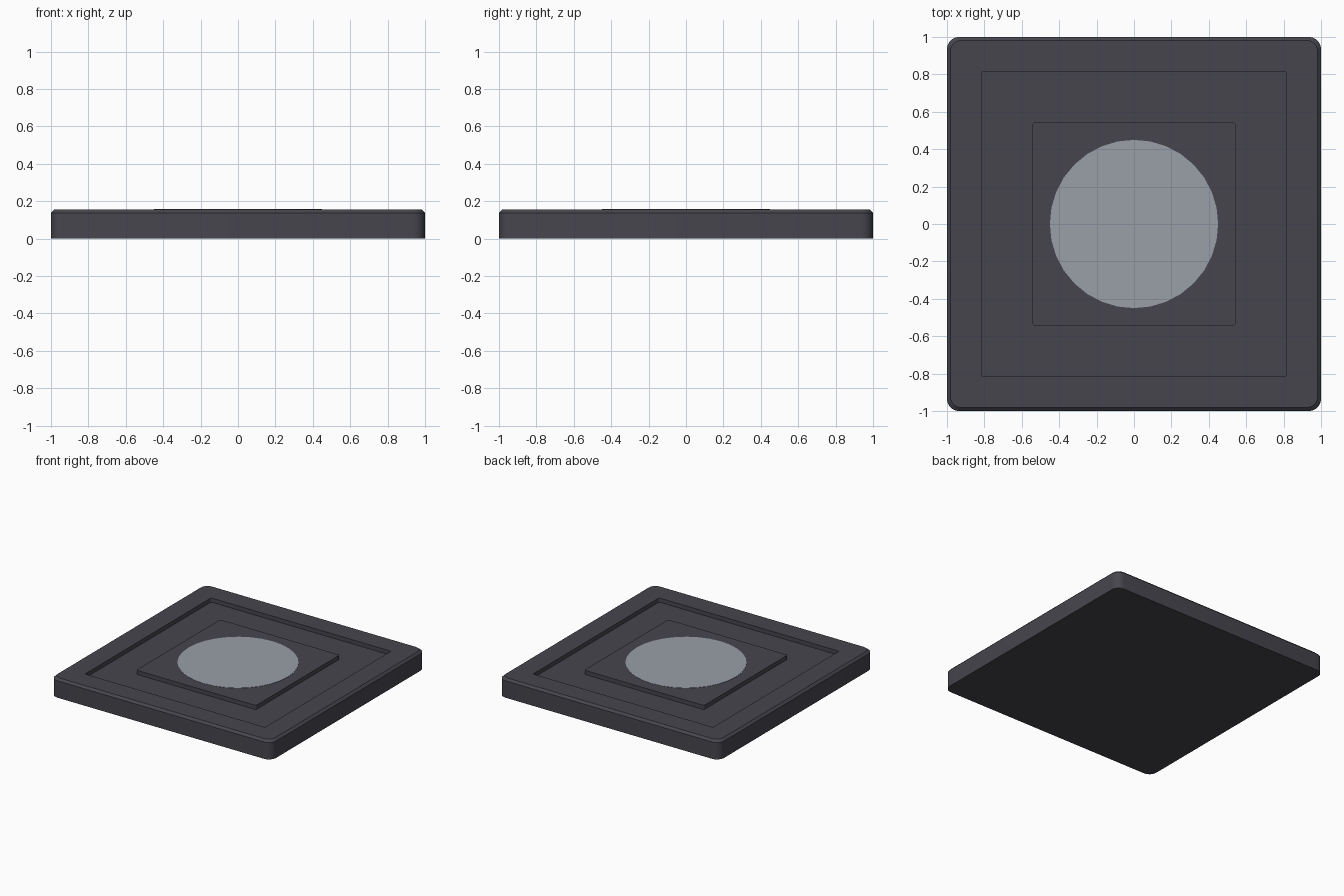
import bpy
import bmesh
from math import cos, sin, pi, radians

if "Cube" in bpy.data.objects:
    bpy.data.objects.remove(bpy.data.objects["Cube"])

TOP = 0.156      # rim and plinth height
FLOOR = 0.122    # floor of the square recess


def make_material(name, colour):
    mat = bpy.data.materials.new(name)
    mat.use_nodes = True
    mat.diffuse_color = colour
    mat.node_tree.nodes["Principled BSDF"].inputs["Base Color"].default_value = colour
    return mat


def rounded_square(bm, half, radius, z, steps=6):
    """Ring of vertices around a square with rounded corners."""
    ring = []
    for corner in range(4):
        mid = pi / 4 + corner * pi / 2
        cx = (half - radius) * (1 if cos(mid) > 0 else -1)
        cy = (half - radius) * (1 if sin(mid) > 0 else -1)
        for i in range(steps + 1):
            a = corner * pi / 2 + i * pi / 2 / steps
            ring.append(bm.verts.new((cx + radius * cos(a), cy + radius * sin(a), z)))
    return ring


def square_solid(name, profile, mat):
    """Join rounded squares given as (half width, corner radius, z), closing both ends."""
    bm = bmesh.new()
    rings = [rounded_square(bm, *p) for p in profile]
    bm.faces.new(rings[0][::-1])
    bm.faces.new(rings[-1])
    for low, high in zip(rings, rings[1:]):
        n = len(low)
        for i in range(n):
            j = (i + 1) % n
            bm.faces.new((low[i], low[j], high[j], high[i]))
    mesh = bpy.data.meshes.new(name)
    bm.to_mesh(mesh)
    bm.free()
    obj = bpy.data.objects.new(name, mesh)
    bpy.context.collection.objects.link(obj)
    finish(obj, mat)


def finish(obj, mat):
    obj.data.materials.append(mat)
    bpy.ops.object.select_all(action="DESELECT")
    obj.select_set(True)
    bpy.context.view_layer.objects.active = obj
    bpy.ops.object.shade_smooth_by_angle(angle=radians(30))


charcoal = make_material("charcoal", (0.062, 0.060, 0.075, 1))
pale_grey = make_material("pale grey", (0.32, 0.345, 0.39, 1))

# Outer slab: straight sides, chamfered rim, sunken floor
square_solid("base_slab", [
    (1.0, 0.065, 0),
    (1.0, 0.065, TOP - 0.018),
    (0.982, 0.06, TOP),
    (0.815, 0.012, TOP),
    (0.815, 0.012, FLOOR),
], charcoal)

# Raised square in the middle of the recess
square_solid("centre_plinth", [
    (0.542, 0.012, FLOOR - 0.01),
    (0.542, 0.012, TOP),
], charcoal)

# Thin round inlay on the plinth
bpy.ops.mesh.primitive_cylinder_add(
    vertices=32, radius=0.45, depth=0.008, location=(0, 0, TOP - 0.002))
disc = bpy.context.object
disc.name = "round_inlay"
finish(disc, pale_grey)
